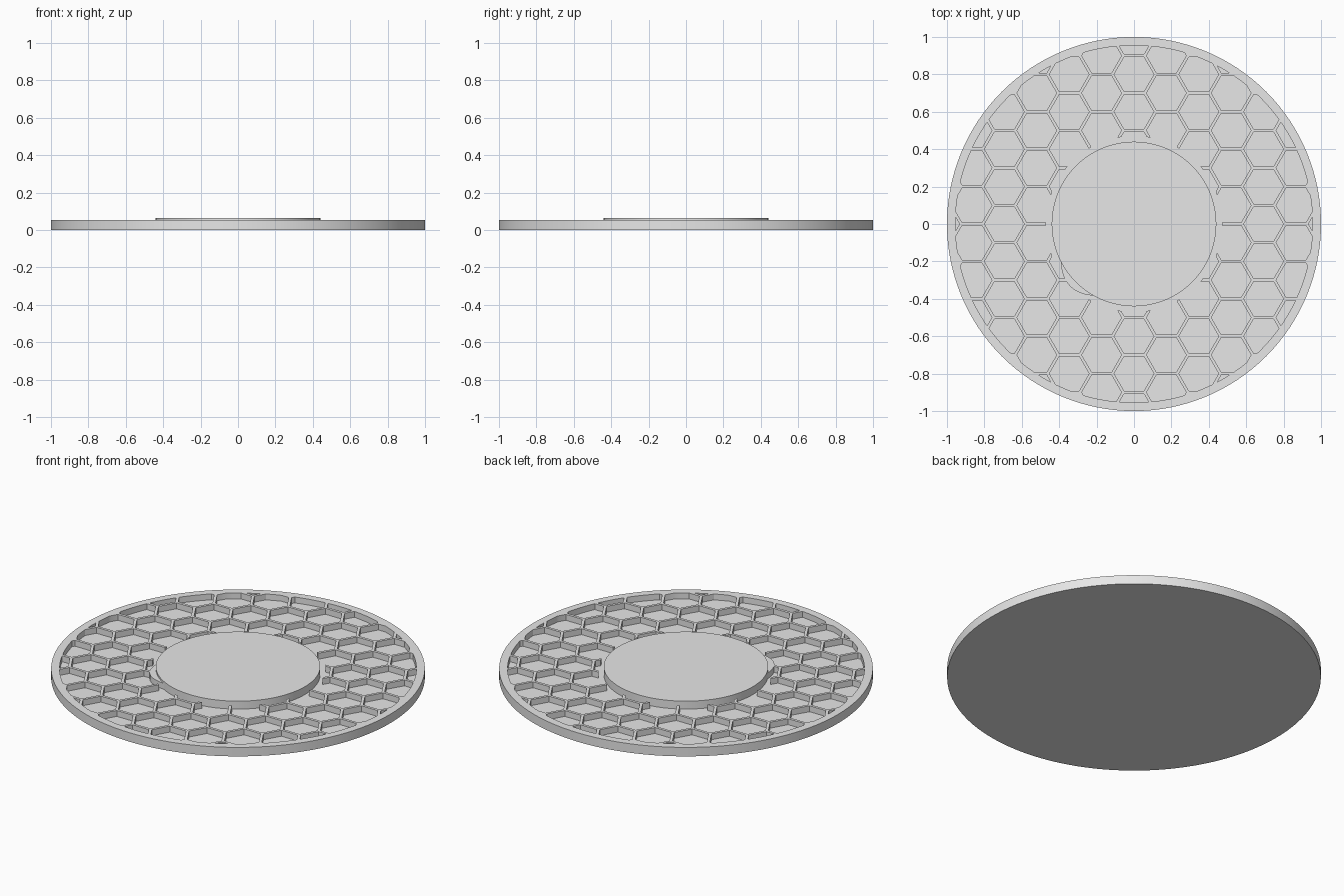
import bpy, bmesh, math

RIM_TOP, FLOOR, HUB_TOP = 0.053, 0.018, 0.065
PITCH, WALL = 0.2, 0.016

old = bpy.data.objects.get("Cube")
if old:
    bpy.data.objects.remove(old)

grey = bpy.data.materials.new("plain grey")
grey.use_nodes = True
grey.diffuse_color = (0.8, 0.8, 0.8, 1)
grey.node_tree.nodes["Principled BSDF"].inputs["Base Color"].default_value = (0.8, 0.8, 0.8, 1)


def ring(radius, count, cx=0.0, cy=0.0):
    step = math.tau / count
    return [(cx + radius * math.cos(i * step), cy + radius * math.sin(i * step)) for i in range(count)]


def prisms(name, outlines, low, high):
    """One object holding an upright prism for every outline."""
    bm = bmesh.new()
    for outline in outlines:
        bottom = [bm.verts.new((x, y, low)) for x, y in outline]
        top = [bm.verts.new((x, y, high)) for x, y in outline]
        bm.faces.new(bottom[::-1])
        bm.faces.new(top)
        for i in range(len(outline)):
            j = (i + 1) % len(outline)
            bm.faces.new((bottom[i], bottom[j], top[j], top[i]))
    mesh = bpy.data.meshes.new(name)
    bm.to_mesh(mesh)
    bm.free()
    mesh.materials.append(grey)
    obj = bpy.data.objects.new(name, mesh)
    bpy.context.collection.objects.link(obj)
    return obj


def select(obj):
    bpy.ops.object.select_all(action="DESELECT")
    obj.select_set(True)
    bpy.context.view_layer.objects.active = obj


def combine(target, tool, operation):
    mod = target.modifiers.new("cut", "BOOLEAN")
    mod.operation, mod.solver, mod.object = operation, "EXACT", tool
    select(target)
    bpy.ops.object.modifier_apply(modifier=mod.name)
    bpy.data.objects.remove(tool)


# Honeycomb pockets, trimmed to the inside of the rim
cell_radius = (PITCH - WALL) / math.sqrt(3)
cells = []
for col in range(-6, 7):
    for row in range(-6, 7):
        x = col * PITCH * math.sqrt(3) / 2
        y = (row + 0.5 * (col % 2)) * PITCH
        if 0.3 < math.hypot(x, y) < 1.08:
            cells.append(ring(cell_radius, 6, x, y))
pockets = prisms("pocket_cutter", cells, FLOOR, 0.08)
combine(pockets, prisms("trim_cutter", [ring(0.955, 128)], 0, 0.1), "INTERSECT")

# Round plate with pockets and a central recess
plate = prisms("honeycomb_plate", [ring(1, 128)], 0, RIM_TOP)
combine(plate, pockets, "DIFFERENCE")
combine(plate, prisms("recess_cutter", [ring(0.47, 128)], FLOOR, 0.09), "DIFFERENCE")

# Raised centre disc
hub = prisms("centre_disc", [ring(0.44, 128)], 0.01, HUB_TOP)

# Small crescent ledge beside the disc
steps = 16
outer, inner = [], []
for i in range(steps + 1):
    t = i / steps
    angle = math.radians(205 + 38 * t)
    for points, r in ((outer, 0.43 + 0.047 * math.sin(math.pi * t)), (inner, 0.42)):
        points.append((r * math.cos(angle), r * math.sin(angle)))
ledge = prisms("crescent_ledge", [outer + inner[::-1]], 0.01, RIM_TOP)

for obj in (plate, hub, ledge):
    select(obj)
    bpy.ops.object.shade_smooth_by_angle(angle=math.radians(30))
